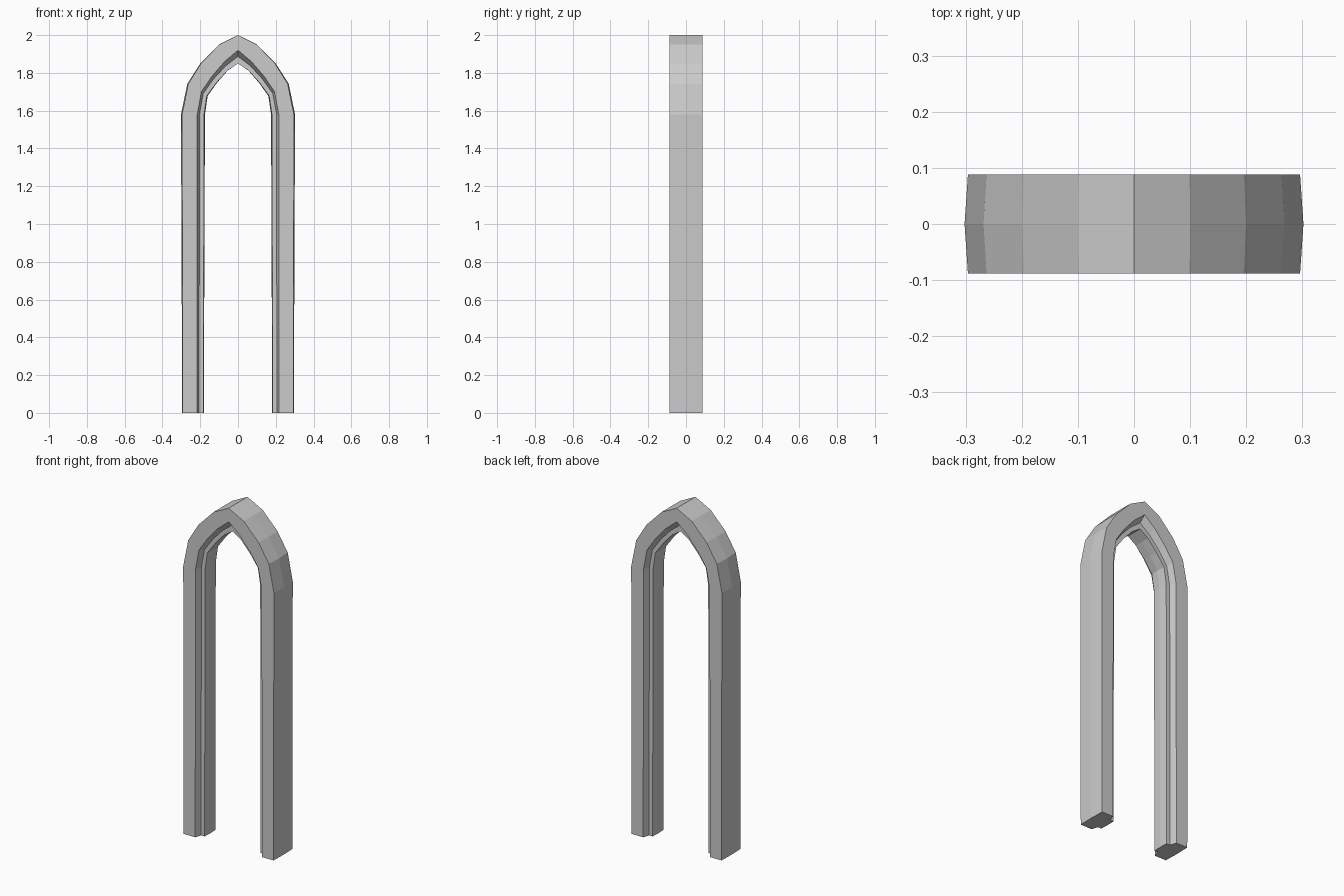
import bpy, bmesh

if "Cube" in bpy.data.objects:
    bpy.data.objects.remove(bpy.data.objects["Cube"])

# Half-arch rails (x, z), from the foot up to the apex
outer = [(.293, 0), (.296, 1.58), (.263, 1.742), (.196, 1.85), (.099, 1.95), (0, 2)]
face_in = [(.218, 0), (.216, 1.58), (.194, 1.70), (.140, 1.78), (.071, 1.86), (0, 1.92)]
step_in = [(.206, 0), (.204, 1.58), (.184, 1.69), (.130, 1.767), (.064, 1.838), (0, 1.887)]
inner = [(.183, 0), (.180, 1.58), (.165, 1.678), (.114, 1.748), (.055, 1.813), (0, 1.85)]


def shift(rail, amount):
    """Slight ridge along the middle of a rail, fading out at foot and apex."""
    fade = [.4, 1, .9, .6, .2, 0]
    return [(x + amount * f, z) for (x, z), f in zip(rail, fade)]


outer_mid = shift(outer, .006)
inner_mid = shift(inner, -.005)
DEEP, THIN = .088, .05

# Closed cross-section: rail and its y position
section = [(outer_mid, 0), (outer, -DEEP), (face_in, -DEEP), (step_in, -THIN), (inner, -THIN),
           (inner_mid, 0), (inner, THIN), (step_in, THIN), (face_in, DEEP), (outer, DEEP)]

# Loft the section along the half arch
bm = bmesh.new()
rings = [[bm.verts.new((rail[i][0], y, rail[i][1])) for rail, y in section]
         for i in range(len(outer))]
n = len(section)
for a, b in zip(rings, rings[1:]):
    for j in range(n):
        k = (j + 1) % n
        bm.faces.new((a[j], a[k], b[k], b[j]))
bm.faces.new(rings[0])

# Mirror to the other side and weld at the apex
bmesh.ops.mirror(bm, geom=bm.verts[:] + bm.edges[:] + bm.faces[:], axis='X', merge_dist=.0005)
bmesh.ops.remove_doubles(bm, verts=bm.verts, dist=.0005)
bmesh.ops.recalc_face_normals(bm, faces=bm.faces)

mesh = bpy.data.meshes.new("pointed_arch_frame")
bm.to_mesh(mesh)
bm.free()
bpy.context.collection.objects.link(bpy.data.objects.new("pointed_arch_frame", mesh))
